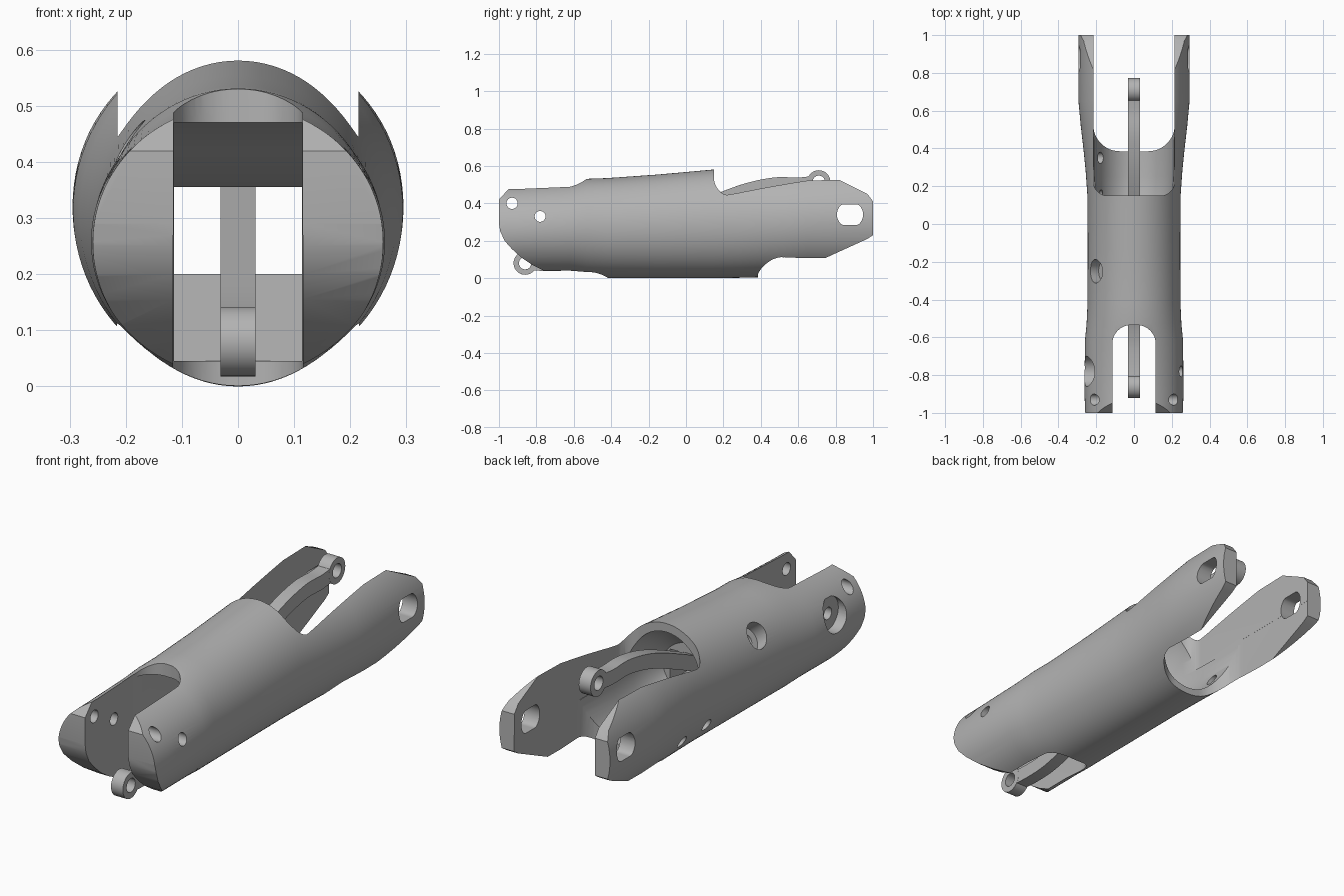
import bpy, bmesh, math
from mathutils import Vector

cube = bpy.data.objects.get("Cube")
if cube:
    bpy.data.objects.remove(cube)

grey = bpy.data.materials.new("plain grey")
grey.use_nodes = True
grey.diffuse_color = (0.45, 0.45, 0.45, 1)
grey.node_tree.nodes["Principled BSDF"].inputs["Base Color"].default_value = (0.45, 0.45, 0.45, 1)


def make_object(name, bm):
    bmesh.ops.recalc_face_normals(bm, faces=bm.faces)
    mesh = bpy.data.meshes.new(name)
    bm.to_mesh(mesh)
    bm.free()
    mesh.materials.append(grey)
    obj = bpy.data.objects.new(name, mesh)
    bpy.context.collection.objects.link(obj)
    return obj


def loft(name, sections, sides=96):
    """Skin ellipses given as (y, half width, centre z, half height)."""
    bm = bmesh.new()
    rings = []
    for y, a, c, h in sections:
        angles = [2 * math.pi * i / sides for i in range(sides)]
        rings.append([bm.verts.new((a * math.cos(t), y, c + h * math.sin(t))) for t in angles])
    for r, s in zip(rings, rings[1:]):
        for i in range(sides):
            j = (i + 1) % sides
            bm.faces.new((r[i], r[j], s[j], s[i]))
    bm.faces.new(rings[0])
    bm.faces.new(rings[-1])
    return make_object(name, bm)


def prism(name, points, axis, lo, hi):
    """Extrude a flat outline: (y, z) along x, or (x, y) along z."""
    bm = bmesh.new()
    verts = [bm.verts.new((lo, u, v) if axis == "x" else (u, v, lo)) for u, v in points]
    face = bm.faces.new(verts)
    ext = bmesh.ops.extrude_face_region(bm, geom=[face])["geom"]
    move = Vector((hi - lo, 0, 0)) if axis == "x" else Vector((0, 0, hi - lo))
    bmesh.ops.translate(bm, vec=move, verts=[v for v in ext if isinstance(v, bmesh.types.BMVert)])
    return make_object(name, bm)


def cylinder(name, start, end, radius):
    start, end = Vector(start), Vector(end)
    bm = bmesh.new()
    bmesh.ops.create_cone(bm, cap_ends=True, segments=40, radius1=radius, radius2=radius,
                          depth=(end - start).length)
    turn = (end - start).to_track_quat("Z", "Y").to_matrix().to_4x4()
    turn.translation = (start + end) / 2
    bmesh.ops.transform(bm, matrix=turn, verts=bm.verts)
    return make_object(name, bm)


def slot(name, width, mouth, end, radius, lo, hi):
    """Slot with rounded inner corners, open towards its mouth."""
    s = 1 if end > mouth else -1
    points = [(-width, mouth)]
    for side, first in ((-1, math.pi), (1, math.pi / 2)):
        for i in range(13):
            t = first - math.pi / 2 * i / 12
            points.append((side * (width - radius) + radius * math.cos(t),
                           end - s * radius + s * radius * math.sin(t)))
    return prism(name, points + [(width, mouth)], "z", lo, hi)


def apply_booleans(obj, steps):
    for operation, tool in steps:
        mod = obj.modifiers.new(tool.name, "BOOLEAN")
        mod.operation, mod.object, mod.solver = operation, tool, "EXACT"
    graph = bpy.context.evaluated_depsgraph_get()
    graph.update()
    mesh = bpy.data.meshes.new_from_object(obj.evaluated_get(graph))
    obj.modifiers.clear()
    obj.data = mesh
    for _, tool in steps:
        bpy.data.objects.remove(tool)


def smooth(obj):
    bpy.ops.object.select_all(action="DESELECT")
    obj.select_set(True)
    bpy.context.view_layer.objects.active = obj
    bpy.ops.object.shade_smooth_by_angle(angle=math.radians(32))


# Outer shell, a slightly flaring tube
shell = loft("arm_shell", [
    (-1.02, .258, .258, .243), (-.9, .262, .258, .243), (-.62, .26, .264, .25),
    (-.53, .251, .267, .264), (-.42, .246, .268, .267), (-.15, .245, .277, .277),
    (.14, .246, .29, .29), (.28, .256, .296, .294), (.4, .268, .302, .297),
    (.52, .282, .306, .301), (.65, .294, .314, .305), (1.02, .295, .32, .307)])

# Side outline that shapes both ends
outline = prism("side_outline", [
    (-1, .42), (-.9, .53), (-.85, .8), (.4, .8), (.4, .735), (.97, .45), (1, .41),
    (1, .23), (.97, .21), (.5, -.004), (.48, -.1), (-.68, -.1), (-.7, .01), (-.76, .04),
    (-.82, .07), (-.88, .11), (-.93, .155), (-.97, .2), (-.993, .25), (-1, .29)], "x", -.5, .5)
steps = [("INTERSECT", outline)]

# Fork slots, hollow passage and rear pocket
tools = [
    slot("front_slot_upper", .115, -1.2, -.535, .1, .25, 1),
    slot("front_slot_lower", .1155, -1.2, -.42, .1, -.5, .27),
    slot("rear_slot_upper", .215, 1.2, .15, .075, .29, 1),
    slot("rear_slot_lower", .2155, 1.2, .385, .14, -.5, .31),
    prism("passage", [(-.7, .47), (-.52, .47), (-.42, .42), (-.3, .355), (.1, .355), (.1, .2),
                      (-.2, .2), (-.42, .045), (-.7, .045)], "x", -.114, .114),
    loft("rear_pocket", [(-.04, .15, .28, .13), (.03, .18, .285, .2), (.12, .2, .29, .245),
                         (.25, .21, .295, .258), (.5, .214, .3, .262)]),
]

# Pin holes through both forks
for y, z, r in ((-.93, .4, .03), (-.78, .33, .029)):
    tools.append(cylinder("pin_hole", (-.5, y, z), (.5, y, z), r))
flat_hole = []
for i in range(32):
    t = 2 * math.pi * i / 32
    flat_hole.append((.877 + .07 * math.cos(t), .34 + max(-.055, min(.055, .07 * math.sin(t)))))
tools.append(prism("rear_axle_hole", flat_hole, "x", -.5, .5))

# Screw recesses on the right side
tools += [
    cylinder("pin_recess", (-.4, -.78, .33), (-.21, -.78, .33), .08),
    cylinder("upper_recess", (-.33, -.25, .52), (-.15, -.25, .385), .062),
    cylinder("upper_bore", (-.3, -.25, .4975), (-.09, -.25, .34), .028),
    cylinder("lower_bore_rear", (-.4, .35, .1), (-.17, .35, .16), .03),
    cylinder("lower_bore_front", (-.4, .15, .1), (-.17, .15, .16), .03),
]
apply_booleans(shell, steps + [("DIFFERENCE", t) for t in tools])
smooth(shell)

# Curved linkage bar with an eye at each end
path = [Vector(p) for p in ((-.86, .08), (-.73, .073), (-.6, .083), (-.45, .13), (-.15, .27),
                            (.1, .385), (.3, .465), (.47, .503), (.6, .503), (.71, .515))]
fine = []
for i in range(len(path) - 1):
    a, b = path[max(i - 1, 0)], path[i]
    c, d = path[i + 1], path[min(i + 2, len(path) - 1)]
    for k in range(6):
        t = k / 6
        fine.append(0.5 * (2 * b + (c - a) * t + (2 * a - 5 * b + 4 * c - d) * t ** 2
                           + (3 * b - a - 3 * c + d) * t ** 3))
fine.append(path[-1])
upper, lower = [], []
for i, p in enumerate(fine):
    along = (fine[min(i + 1, len(fine) - 1)] - fine[max(i - 1, 0)]).normalized()
    normal = Vector((-along.y, along.x)) * .035
    upper.append(tuple(p + normal))
    lower.append(tuple(p - normal))
bar = prism("linkage_bar", upper + lower[::-1], "x", -.031, .031)
ends = (path[0], path[-1])
eyes = [("UNION", cylinder("eye", (-.0315, y, z), (.0315, y, z), .062)) for y, z in ends]
holes = [("DIFFERENCE", cylinder("eye_hole", (-.1, y, z), (.1, y, z), .033)) for y, z in ends]
apply_booleans(bar, eyes + holes)

# Soft edges on the bar
bevel = bar.modifiers.new("soft_edges", "BEVEL")
bevel.width, bevel.segments, bevel.limit_method = .005, 2, "ANGLE"
bevel.angle_limit = math.radians(50)
smooth(bar)
